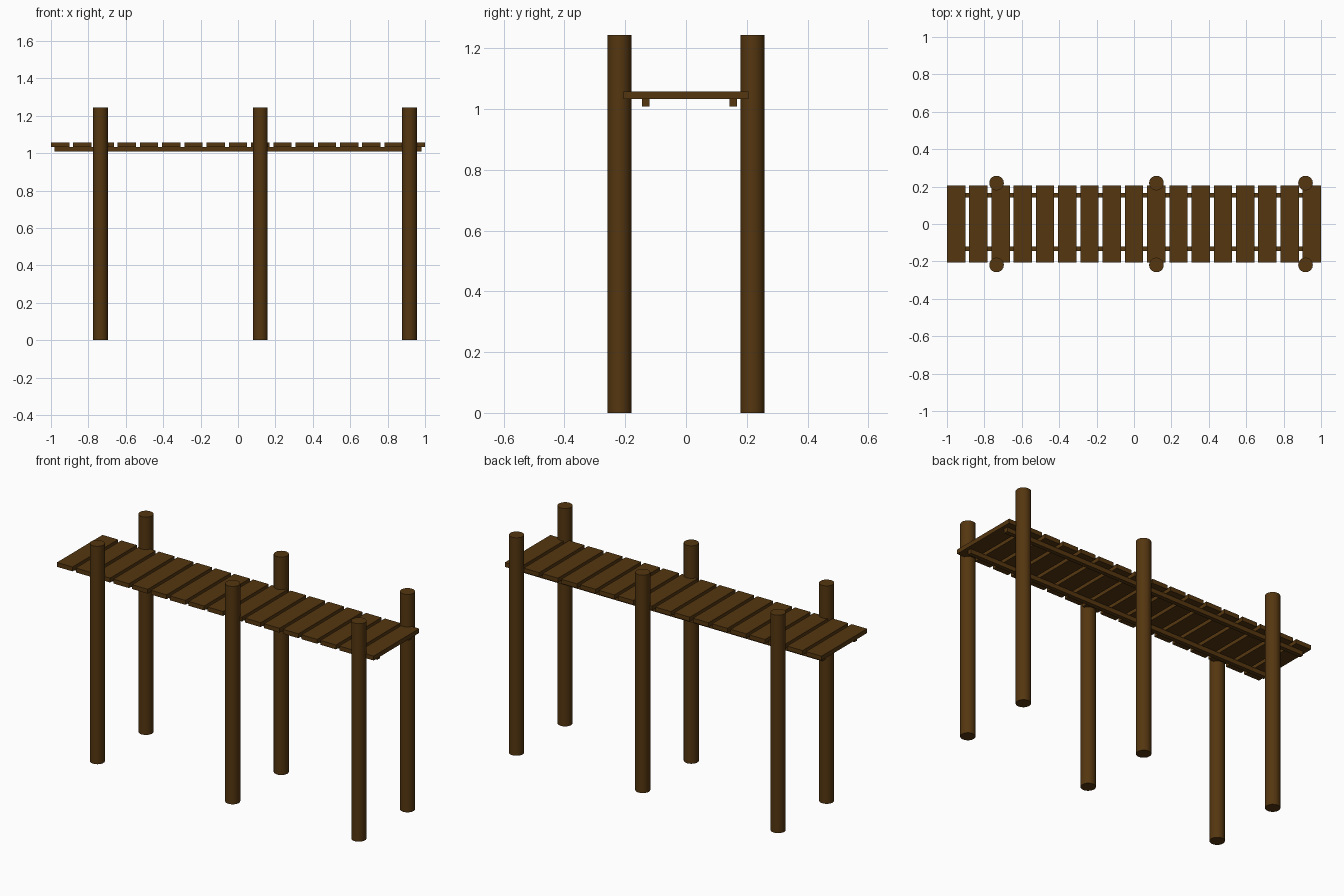
import bpy

if "Cube" in bpy.data.objects:
    bpy.data.objects.remove(bpy.data.objects["Cube"])

wood = bpy.data.materials.new("dark_wood")
wood.diffuse_color = (0.09, 0.037, 0.005, 1)
wood.use_nodes = True
wood.node_tree.nodes["Principled BSDF"].inputs["Base Color"].default_value = wood.diffuse_color


def box(name, x0, x1, y0, y1, z0, z1):
    bpy.ops.mesh.primitive_cube_add(
        size=1, location=((x0 + x1) / 2, (y0 + y1) / 2, (z0 + z1) / 2))
    ob = bpy.context.object
    ob.name = name
    ob.scale = (x1 - x0, y1 - y0, z1 - z0)
    bpy.ops.object.transform_apply(location=False, rotation=False, scale=True)
    ob.data.materials.append(wood)
    return ob


def post(name, x, y):
    bpy.ops.mesh.primitive_cylinder_add(
        vertices=32, radius=POST_R, depth=POST_H, location=(x, y, POST_H / 2))
    ob = bpy.context.object
    ob.name = name
    ob.data.materials.append(wood)
    bpy.ops.object.shade_smooth_by_angle()


POST_R, POST_H = 0.039, 1.244
PLANKS, PLANK_W = 17, 0.098
RAIL_BOTTOM, DECK_BOTTOM, DECK_TOP = 1.008, 1.033, 1.058

# Deck planks, evenly spaced along the walkway
pitch = (2 - PLANK_W) / (PLANKS - 1)
for i in range(PLANKS):
    x = -1 + i * pitch
    box(f"deck_plank_{i + 1}", x, x + PLANK_W, -0.205, 0.206, DECK_BOTTOM, DECK_TOP)

# Two long rails carrying the planks
for side, y in (("front", -0.132), ("back", 0.155)):
    box(f"{side}_rail", -0.98, 0.98, y - 0.012, y + 0.012, RAIL_BOTTOM, DECK_BOTTOM)

# Three pairs of round posts
for i, x in enumerate((-0.735, 0.12, 0.917)):
    for side, y in (("front", -0.219), ("back", 0.219)):
        post(f"{side}_post_{i + 1}", x, y)
